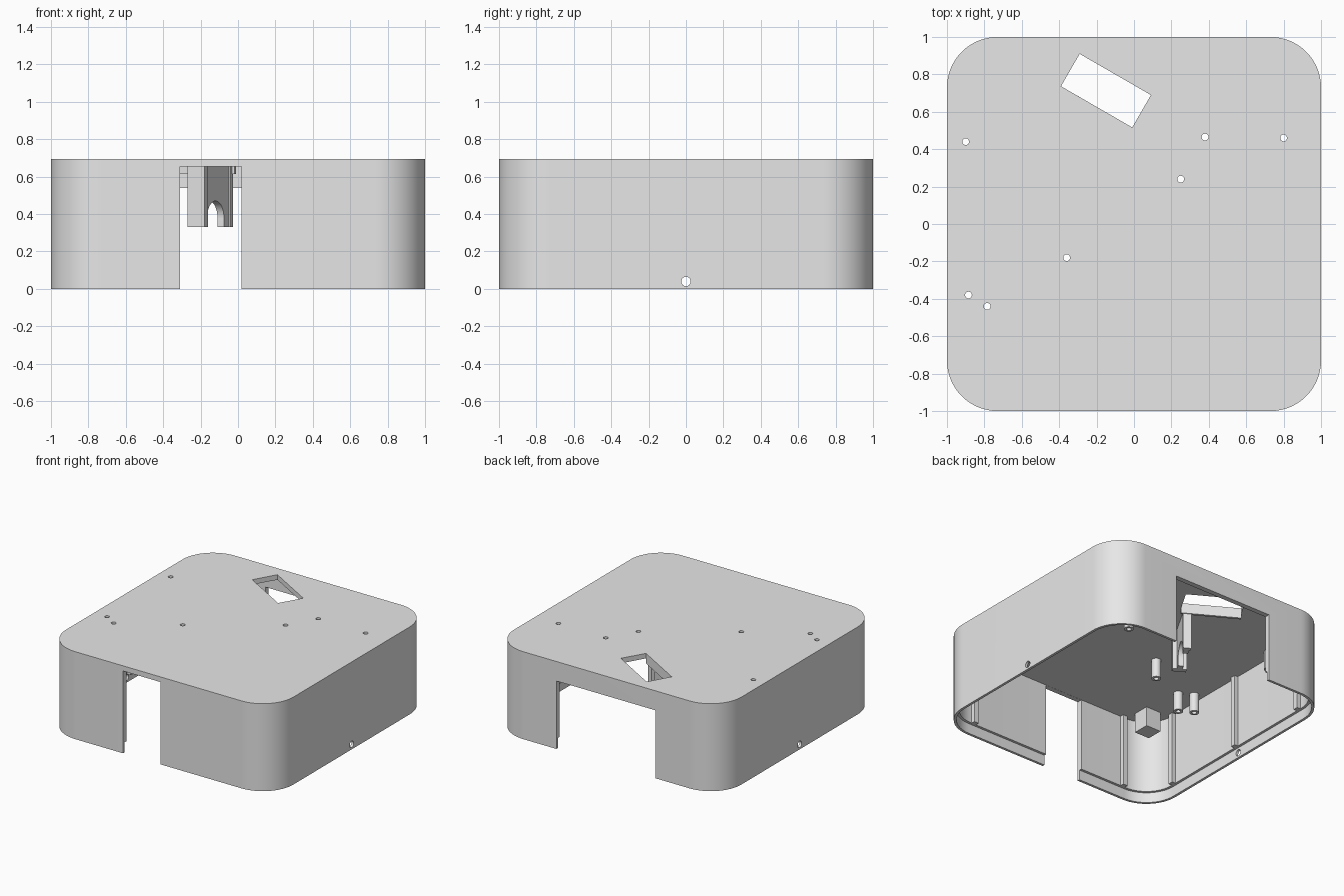
import bpy, bmesh, math
from mathutils import Matrix, Vector

cube = bpy.data.objects.get("Cube")
if cube:
    bpy.data.objects.remove(cube, do_unlink=True)

grey = bpy.data.materials.new("light_grey_plastic")
grey.use_nodes = True
grey.diffuse_color = (0.8, 0.8, 0.8, 1)
grey.node_tree.nodes["Principled BSDF"].inputs["Base Color"].default_value = (0.8, 0.8, 0.8, 1)

HEIGHT, CEILING, STEP = 0.695, 0.655, 0.08
WALL, LIP, RADIUS = 0.04, 0.02, 0.27


def finish(name, bm):
    bmesh.ops.recalc_face_normals(bm, faces=bm.faces)
    mesh = bpy.data.meshes.new(name)
    bm.to_mesh(mesh)
    bm.free()
    mesh.materials.append(grey)
    obj = bpy.data.objects.new(name, mesh)
    bpy.context.collection.objects.link(obj)
    return obj


def prism(name, outline, z0, z1):
    bm = bmesh.new()
    face = bm.faces.new([bm.verts.new((x, y, z0)) for x, y in outline])
    top = bmesh.ops.extrude_face_region(bm, geom=[face])["geom"]
    verts = [v for v in top if isinstance(v, bmesh.types.BMVert)]
    bmesh.ops.translate(bm, verts=verts, vec=(0, 0, z1 - z0))
    return finish(name, bm)


def rounded_square(inset):
    half, r = 1 - inset, RADIUS - inset
    points = []
    for quarter in range(4):
        corner = math.radians(45 + 90 * quarter)
        cx = math.copysign(half - r, math.cos(corner))
        cy = math.copysign(half - r, math.sin(corner))
        for i in range(17):
            a = math.radians(90) * (quarter + i / 16)
            points.append((cx + r * math.cos(a), cy + r * math.sin(a)))
    return points


def box(name, x0, x1, y0, y1, z0, z1):
    return prism(name, [(x0, y0), (x1, y0), (x1, y1), (x0, y1)], z0, z1)


def turned_box(name, centre, along, across, z0, z1, angle):
    turn = Matrix.Rotation(math.radians(angle), 2)
    corners = [(-1, -1), (1, -1), (1, 1), (-1, 1)]
    pts = [Vector(centre) + turn @ Vector((i * along / 2, j * across / 2)) for i, j in corners]
    return prism(name, pts, z0, z1)


def cylinders(name, places, radius, z0, z1):
    bm = bmesh.new()
    for x, y in places:
        bmesh.ops.create_cone(bm, cap_ends=True, segments=24, radius1=radius, radius2=radius,
                              depth=z1 - z0, matrix=Matrix.Translation((x, y, (z0 + z1) / 2)))
    return finish(name, bm)


def cross_cylinder(name, centre, radius, depth, angle):
    bm = bmesh.new()
    place = (Matrix.Translation(centre) @ Matrix.Rotation(math.radians(angle), 4, "Z")
             @ Matrix.Rotation(math.radians(90), 4, "Y"))
    bmesh.ops.create_cone(bm, cap_ends=True, segments=32, radius1=radius, radius2=radius,
                          depth=depth, matrix=place)
    return finish(name, bm)


def cut(target, *cutters):
    bpy.context.view_layer.objects.active = target
    for cutter in cutters:
        mod = target.modifiers.new("cut", "BOOLEAN")
        mod.operation, mod.solver, mod.object = "DIFFERENCE", "EXACT", cutter
        bpy.ops.object.modifier_apply(modifier=mod.name)
        bpy.data.objects.remove(cutter, do_unlink=True)


def smooth(obj):
    bpy.ops.object.select_all(action="DESELECT")
    obj.select_set(True)
    bpy.context.view_layer.objects.active = obj
    bpy.ops.object.shade_smooth_by_angle(angle=math.radians(30))


# Screw positions and the slanted window
screws = [(-0.9, 0.44), (0.38, 0.465), (0.8, 0.46), (0.25, 0.24),
          (-0.36, -0.18), (-0.885, -0.38), (-0.785, -0.44)]
window = Vector((-0.15, 0.713))

# Housing: hollow rounded box, open below, with a thin stepped lip
housing = prism("housing", rounded_square(0), 0, HEIGHT)
cut(housing,
    prism("cavity", rounded_square(WALL), -0.1, CEILING),
    prism("lip_recess", rounded_square(LIP), -0.1, STEP),
    box("front_opening", -0.31, 0.02, -1.1, -0.9, -0.2, CEILING - 0.001),
    box("back_opening", -0.43, 0.44, 0.9, 1.1, -0.2, 0.54),
    turned_box("window_cutter", window, 0.44, 0.2, 0.6, 0.8, -30),
    cylinders("screw_cutter", screws, 0.018, 0.6, 0.8),
    cross_cylinder("side_hole_cutter", (0, 0, 0.04), 0.025, 2.4, 0))
smooth(housing)

# Hollow screw posts under the top
posts = cylinders("screw_posts", screws, 0.035, 0.505, CEILING + 0.002)
cut(posts, cylinders("post_bore", screws, 0.018, 0.4, 0.8))
smooth(posts)

# Upright ribs on the inside of the walls
inner = 1 - WALL
for side, label in ((-1, "right"), (1, "left")):
    for i, y in enumerate((-0.7, 0, 0.7)):
        x0, x1 = sorted((side * (inner + 0.005), side * (inner - 0.03)))
        box(f"{label}_wall_rib_{i + 1}", x0, x1, y - 0.02, y + 0.02, STEP, CEILING)
for side, label in ((-1, "front"), (1, "back")):
    for i, x in enumerate((-0.7, 0.7)):
        y0, y1 = sorted((side * (inner + 0.005), side * (inner - 0.03)))
        box(f"{label}_wall_rib_{i + 1}", x - 0.02, x + 0.02, y0, y1, STEP, CEILING)

# Corner block under the top
box("corner_block", -0.865, -0.735, -0.865, -0.735, 0.5, CEILING)

# Ridge along the front edge of the window
across = Vector((0.5, 0.866))
turned_box("window_ridge", window - across * 0.11, 0.44, 0.02, 0.615, CEILING, -30)

# Hanging bracket: arched web between a wide front flange and a narrow back flange
front_end, back_end = Vector((-0.215, 0.25)), Vector((-0.06, 0.52))
middle = (front_end + back_end) / 2
web = turned_box("bracket_web", middle, 0.04, 0.3, 0.33, CEILING, -30)
cut(web,
    cross_cylinder("arch_cutter", (middle.x, middle.y, 0.38), 0.09, 0.2, -30),
    turned_box("arch_slot", middle, 0.2, 0.18, 0.2, 0.38, -30))
smooth(web)
turned_box("bracket_front_flange", front_end, 0.104, 0.04, 0.33, CEILING, -30)
turned_box("bracket_back_flange", back_end, 0.06, 0.03, 0.33, CEILING, -30)
